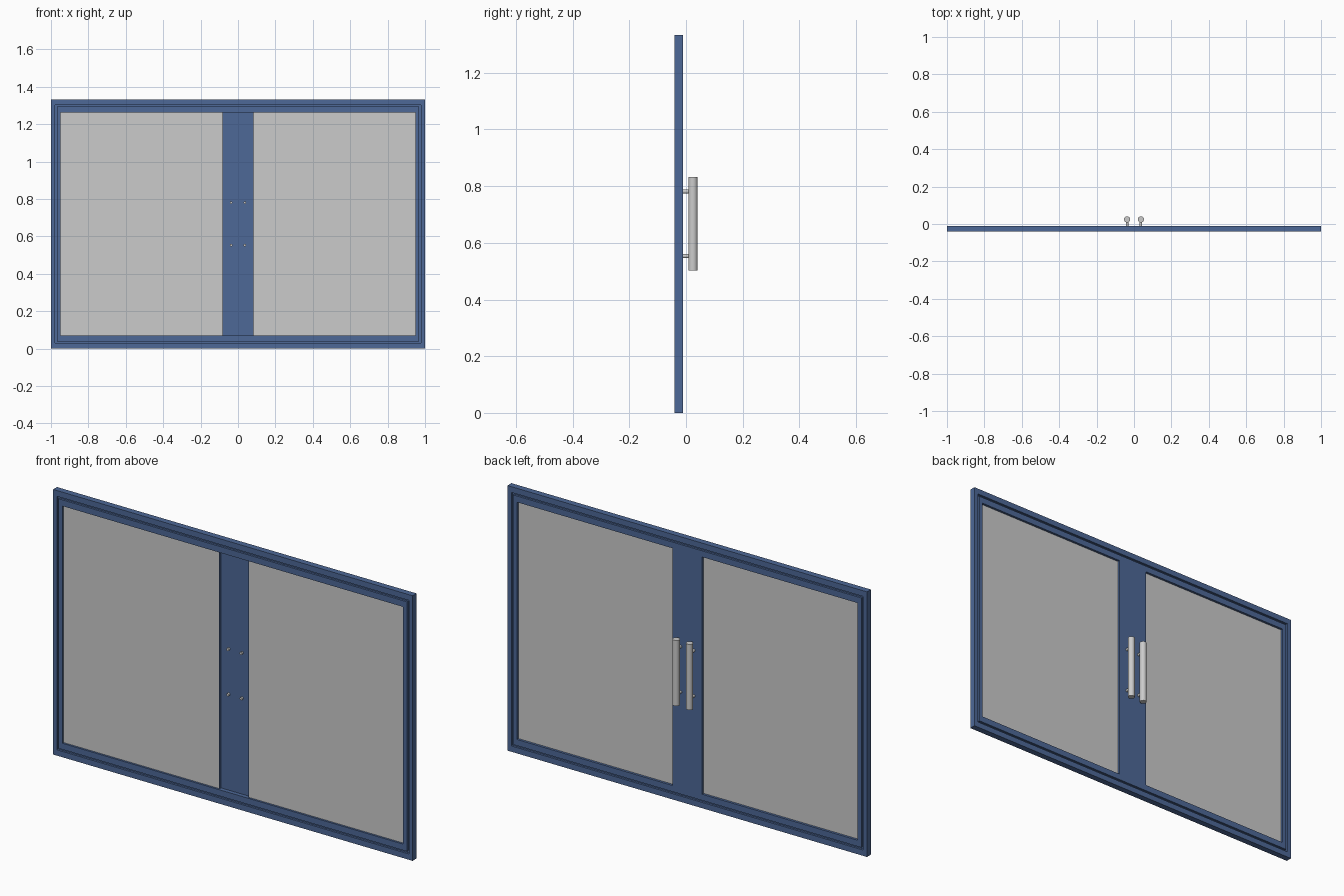
import bpy, bmesh
from mathutils import Matrix

if "Cube" in bpy.data.objects:
    bpy.data.objects.remove(bpy.data.objects["Cube"])

H = 1.333          # overall height, width is 2

blue = bpy.data.materials.new("blue_paint")
blue.diffuse_color = (0.075, 0.14, 0.31, 1)
blue.use_nodes = True
blue.node_tree.nodes["Principled BSDF"].inputs["Base Color"].default_value = blue.diffuse_color


def finish(name, bm, mat=None):
    bmesh.ops.recalc_face_normals(bm, faces=bm.faces)
    me = bpy.data.meshes.new(name)
    bm.to_mesh(me)
    bm.free()
    ob = bpy.data.objects.new(name, me)
    bpy.context.collection.objects.link(ob)
    if mat:
        me.materials.append(mat)
    return ob


def ring(name, outer, inner, y0, y1):
    """Mitred rectangular frame; outer / inner are (x inset, z inset)."""
    bm = bmesh.new()
    loops = []
    for (dx, dz), y in ((outer, y0), (inner, y0), (inner, y1), (outer, y1)):
        loops.append([bm.verts.new((sx * (1 - dx), y, dz if low else H - dz))
                      for sx, low in ((-1, 1), (1, 1), (1, 0), (-1, 0))])
    for a in range(4):
        p, q = loops[a], loops[(a + 1) % 4]
        for i in range(4):
            j = (i + 1) % 4
            bm.faces.new((p[i], p[j], q[j], q[i]))
    return finish(name, bm, blue)


def box(name, x0, x1, y0, y1, z0, z1, mat=None):
    bm = bmesh.new()
    bmesh.ops.create_cube(bm, size=1)
    bmesh.ops.scale(bm, vec=(x1 - x0, y1 - y0, z1 - z0), verts=bm.verts)
    bmesh.ops.translate(bm, vec=((x0 + x1) / 2, (y0 + y1) / 2, (z0 + z1) / 2), verts=bm.verts)
    return finish(name, bm, mat)


def rod(name, centre, radius, length, axis):
    bm = bmesh.new()
    bmesh.ops.create_cone(bm, cap_ends=True, segments=32, radius1=radius,
                          radius2=radius, depth=length)
    if axis == "Y":
        bmesh.ops.rotate(bm, matrix=Matrix.Rotation(1.5707963, 3, "X"), verts=bm.verts)
    bmesh.ops.translate(bm, vec=centre, verts=bm.verts)
    for f in bm.faces:
        f.smooth = len(f.verts) == 4
    for e in bm.edges:
        e.smooth = all(len(f.verts) == 4 for f in e.link_faces)
    return finish(name, bm)


# Outer frame, sunken seal groove and door sash
ring("outer_frame", (0, 0), (0.021, 0.029), -0.041, -0.010)
ring("seal_groove", (0.021, 0.029), (0.031, 0.039), -0.031, -0.020)
ring("door_sash", (0.031, 0.039), (0.052, 0.070), -0.041, -0.010)

# Centre stile, open towards the front
box("centre_stile", -0.083, 0.083, -0.020, -0.010, 0.070, H - 0.070, blue)

for side, s in (("left", -1), ("right", 1)):
    # Stile lip and glass pane
    a, b = sorted((s * 0.080, s * 0.083))
    box(side + "_stile_lip", a, b, -0.032, -0.020, 0.070, H - 0.070, blue)
    a, b = sorted((s * 0.083, s * 0.948))
    box(side + "_glass", a, b, -0.031, -0.022, 0.070, H - 0.070)
    # Pull handle with two standoffs through the stile
    rod(side + "_handle", (s * 0.037, 0.0245, 0.667), 0.0165, 0.33, "Z")
    for level, z in (("lower", 0.553), ("upper", 0.781)):
        rod(f"{side}_{level}_standoff", (s * 0.037, -0.004, z), 0.007, 0.052, "Y")
